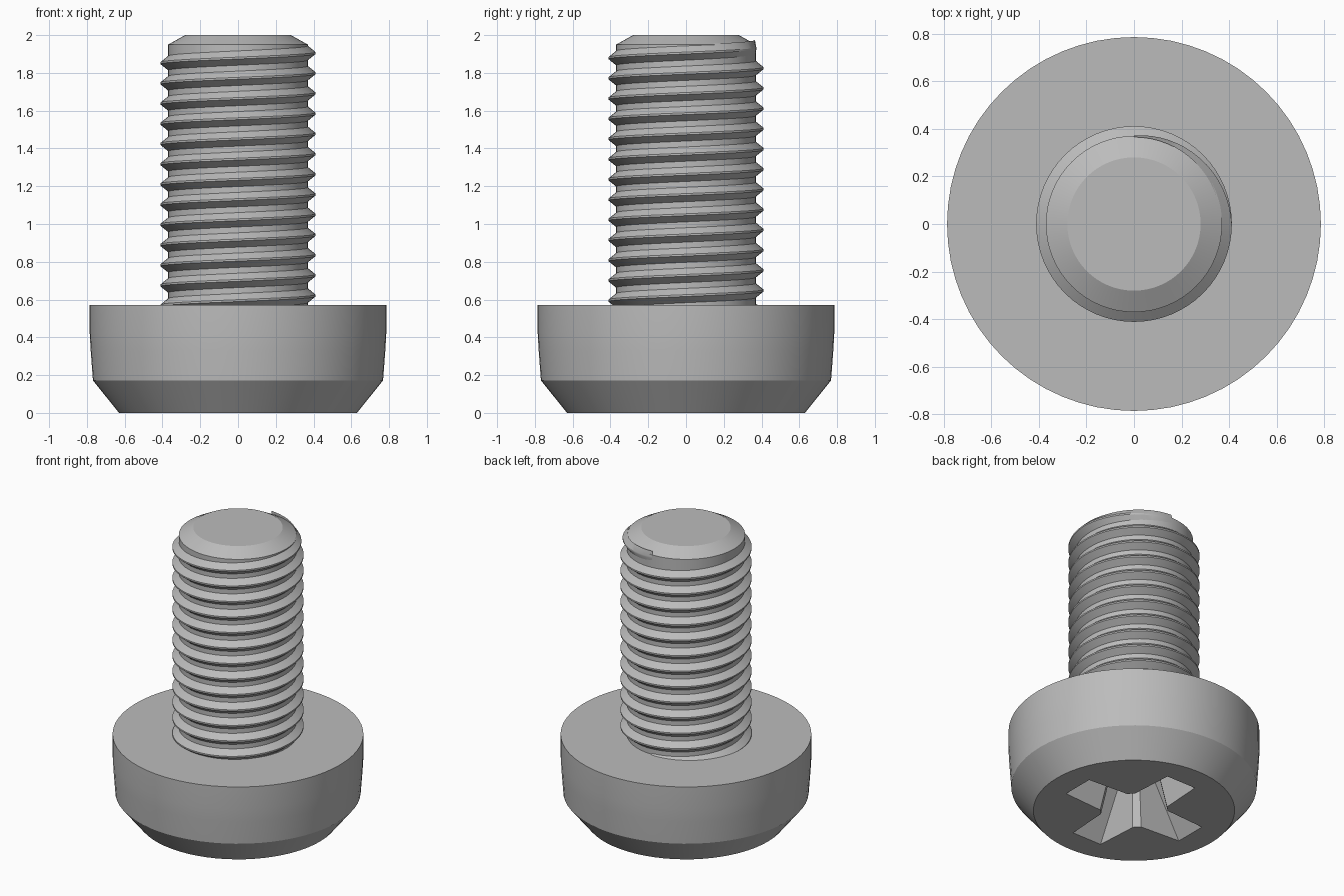
import bpy, bmesh
from math import cos, sin, pi, radians

cube = bpy.data.objects.get("Cube")
if cube:
    bpy.data.objects.remove(cube)

steel = bpy.data.materials.new("grey steel")
steel.use_nodes = True
steel.diffuse_color = (0.5, 0.5, 0.5, 1)
steel.node_tree.nodes["Principled BSDF"].inputs["Base Color"].default_value = (0.5, 0.5, 0.5, 1)


def finish(name, bm):
    bmesh.ops.recalc_face_normals(bm, faces=bm.faces)
    mesh = bpy.data.meshes.new(name)
    bm.to_mesh(mesh)
    bm.free()
    mesh.materials.append(steel)
    obj = bpy.data.objects.new(name, mesh)
    bpy.context.collection.objects.link(obj)
    return obj


def smooth(obj):
    bpy.ops.object.select_all(action='DESELECT')
    obj.select_set(True)
    bpy.context.view_layer.objects.active = obj
    bpy.ops.object.shade_smooth_by_angle(angle=radians(25))


def bridge(bm, a, b):
    for i in range(len(a)):
        j = (i + 1) % len(a)
        bm.faces.new((a[i], a[j], b[j], b[i]))


def lathe(name, profile, sides=64):
    """Capped solid of revolution from (radius, z) points."""
    bm = bmesh.new()
    rings = [[bm.verts.new((r * cos(2 * pi * i / sides), r * sin(2 * pi * i / sides), z))
              for i in range(sides)] for r, z in profile]
    for a, b in zip(rings, rings[1:]):
        bridge(bm, a, b)
    bm.faces.new(rings[0])
    bm.faces.new(rings[-1])
    return finish(name, bm)


# Head with a bevelled lower rim
head = lathe("head", [(0.63, 0), (0.768, 0.172), (0.78, 0.33), (0.785, 0.42), (0.785, 0.572)])


# Tapered cross recess, cut into the underside of the head
def cross_ring(bm, z, tip, half, near, far):
    arm = [(tip, -half), (tip, half), (far, near), (near, far)]
    ring = []
    for k in range(4):
        c, s = round(cos(k * pi / 2)), round(sin(k * pi / 2))
        ring += [bm.verts.new((x * c - y * s, x * s + y * c, z)) for x, y in arm]
    return ring


bm = bmesh.new()
slope = 0.1
mouth = cross_ring(bm, -0.05, 0.493, 0.117, 0.137, 0.175)
floor = cross_ring(bm, 0.38, 0.21, 0.08, 0.075, 0.105)
bridge(bm, mouth, floor)
bm.faces.new(mouth)
bm.faces.new(floor)
cutter = finish("recess_cutter", bm)
cutter.hide_render = True
cutter.hide_viewport = True

cut = head.modifiers.new("cross recess", 'BOOLEAN')
cut.operation = 'DIFFERENCE'
cut.solver = 'EXACT'
cut.object = cutter
bpy.context.view_layer.update()
cut_mesh = bpy.data.meshes.new_from_object(head.evaluated_get(bpy.context.evaluated_depsgraph_get()))
head.modifiers.clear()
head.data = cut_mesh
bpy.data.objects.remove(cutter)
smooth(head)

# Shank with chamfered end
CORE = 0.37
smooth(lathe("shank", [(CORE, 0.56), (CORE, 1.95), (0.28, 2.0)]))

# Right-handed thread ridge, fading into the shank over its last quarter turn
PITCH, STEPS, TURNS = 0.107, 64, 13
END_ANGLE, END_Z = pi / 2, 1.932
bm = bmesh.new()
previous = None
for i in range(TURNS * STEPS + 1):
    back = i / STEPS
    angle = END_ANGLE - 2 * pi * back
    z = END_Z - PITCH * back
    if z < 0.53:
        break
    crest = CORE + 0.002 + 0.039 * min(1, back * 4)
    section = [(CORE - 0.005, -0.042), (crest, -0.005), (crest, 0.005), (CORE - 0.005, 0.042)]
    ring = [bm.verts.new((r * cos(angle), r * sin(angle), z + dz)) for r, dz in section]
    if previous:
        bridge(bm, previous, ring)
    else:
        bm.faces.new(ring)
    previous = ring
bm.faces.new(previous)
smooth(finish("thread", bm))
